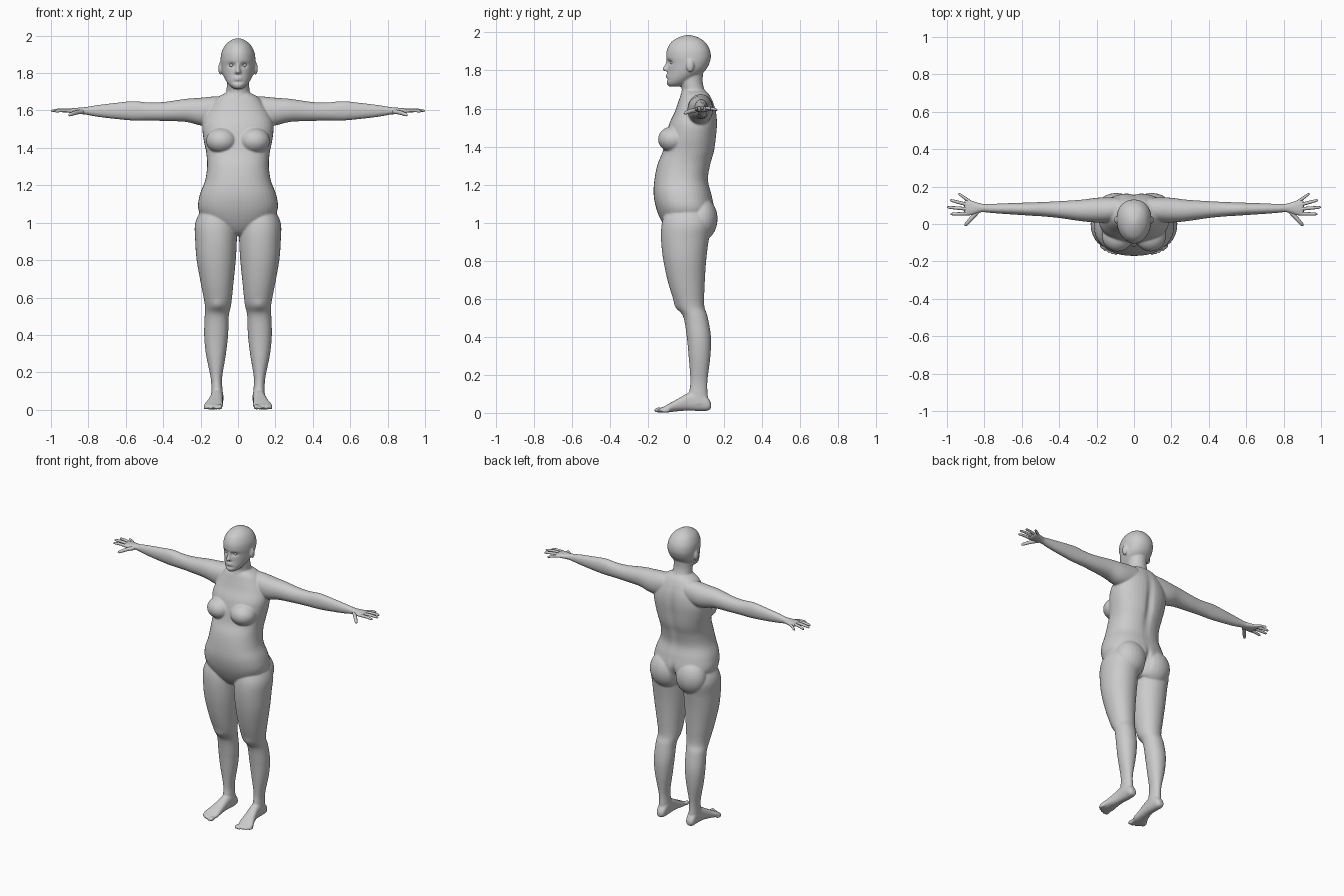
import bpy, bmesh, math
from mathutils import Vector, Matrix

bm = bmesh.new()


def smooth_rows(rows, steps=5):
    # Catmull-Rom through the measured stations
    out = []
    for i in range(len(rows) - 1):
        p = [rows[max(i - 1, 0)], rows[i], rows[i + 1], rows[min(i + 2, len(rows) - 1)]]
        for s in range(steps):
            t = s / steps
            out.append([0.5 * (2 * b + (c - a) * t + (2 * a - 5 * b + 4 * c - d) * t * t
                               + (3 * b - a - 3 * c + d) * t ** 3) for a, b, c, d in zip(*p)])
    return out + [list(rows[-1])]


def loft(axis, rows, power=2.2, taper=0.0, sides=(1,), n=40):
    # rows: position on axis, then min/max of the other two axes
    for side in sides:
        rings = []
        for t, a0, a1, b0, b1 in smooth_rows(rows):
            ring = []
            for k in range(n):
                w = 2 * math.pi * k / n
                c, s = math.cos(w), math.sin(w)
                u = math.copysign(abs(c) ** (2 / power), c) * (1 + taper * s)
                v = math.copysign(abs(s) ** (2 / power), s)
                a = (a0 + a1) / 2 + u * (a1 - a0) / 2
                b = (b0 + b1) / 2 + v * (b1 - b0) / 2
                x, y, z = {'X': (t, a, b), 'Y': (a, t, b), 'Z': (a, b, t)}[axis]
                ring.append(bm.verts.new((x * side, y, z)))
            rings.append(ring)
        for r, q in zip(rings, rings[1:]):
            for k in range(n):
                bm.faces.new((r[k], r[(k + 1) % n], q[(k + 1) % n], q[k]))
        bm.faces.new(rings[0])
        bm.faces.new(rings[-1])


def centred(rows):
    return [(z, -h, h, f, b) for z, h, f, b in rows]


def blob(pos, rad, sides=(1, -1), target=None):
    for s in sides:
        m = Matrix.Translation((pos[0] * s, pos[1], pos[2])) @ Matrix.Diagonal((*rad, 1))
        bmesh.ops.create_uvsphere(target or bm, u_segments=24, v_segments=16, radius=1, matrix=m)


BOTH = (1, -1)

# torso
loft('Z', centred([
    (.93, .03, -.06, .06), (.95, .08, -.09, .09), (1.0, .17, -.125, .13),
    (1.07, .212, -.155, .148), (1.147, .205, -.17, .135), (1.225, .176, -.166, .117),
    (1.305, .165, -.15, .13), (1.375, .17, -.122, .15), (1.45, .185, -.106, .16),
    (1.52, .19, -.088, .165), (1.58, .17, -.06, .16), (1.63, .14, -.042, .145),
    (1.665, .115, -.03, .128), (1.685, .085, -.02, .112), (1.7, .05, -.01, .09)]), 2.3)
blob((.088, -.066, 1.438), (.083, .081, .069))
blob((.095, .08, 1.02), (.108, .086, .115))

# neck and head
loft('Z', centred([(1.6, .075, -.03, .14), (1.66, .068, -.03, .122), (1.7, .062, -.022, .098),
                   (1.74, .06, -.03, .088), (1.79, .06, -.03, .09)]), 2.0)
loft('Z', centred([
    (1.715, .02, -.088, -.03), (1.73, .042, -.101, .0), (1.755, .062, -.101, .04),
    (1.785, .078, -.097, .085), (1.81, .086, -.096, .109), (1.84, .091, -.097, .124),
    (1.87, .093, -.104, .131), (1.91, .088, -.1, .125), (1.95, .068, -.077, .1),
    (1.975, .038, -.037, .062), (1.986, .01, 0, .025)]), 2.1, taper=.1)

# nose, lips, ears
loft('Z', centred([(1.85, .008, -.104, -.08), (1.825, .011, -.115, -.08),
                   (1.807, .017, -.125, -.08), (1.797, .016, -.114, -.08)]), 2.0, taper=.3)
for z in (1.776, 1.767):
    blob((0, -.092, z), (.025, .014, .006), (1,))
blob((.094, .022, 1.825), (.012, .02, .034))

# legs
loft('Z', [
    (1.1, .04, .17, -.08, .09), (1.05, .02, .207, -.11, .12), (.99, .006, .23, -.128, .135),
    (.91, .006, .229, -.131, .12), (.8, .012, .221, -.119, .106), (.67, .025, .198, -.09, .098),
    (.565, .036, .178, -.053, .096), (.505, .049, .178, -.014, .114), (.4, .053, .181, .004, .131),
    (.295, .065, .171, .014, .128), (.17, .085, .146, .023, .113), (.1, .082, .143, .015, .114),
    (.05, .083, .145, .01, .12)], 2.1, sides=BOTH)

# feet with toes
loft('Y', [
    (.132, .095, .127, .025, .05), (.115, .083, .14, .012, .08), (.07, .078, .143, .01, .12),
    (.01, .08, .147, .012, .103), (-.05, .081, .163, .008, .07), (-.09, .08, .179, .003, .048),
    (-.115, .085, .182, .002, .034), (-.135, .09, .168, .003, .026)], 2.4, sides=BOTH)
for i, tip in enumerate((-.166, -.164, -.157, -.146, -.132)):
    r = .014 if i == 0 else .0095
    blob((.097 + .0193 * i, tip + .024, r + .001), (r, .025, r))

# arms and palms
loft('X', [
    (.08, .02, .14, 1.54, 1.675), (.14, .01, .142, 1.52, 1.674), (.2, .008, .14, 1.52, 1.668),
    (.28, .015, .13, 1.539, 1.662), (.4, .032, .122, 1.544, 1.645), (.48, .04, .118, 1.546, 1.643),
    (.56, .045, .115, 1.546, 1.65), (.65, .051, .112, 1.554, 1.641), (.75, .058, .108, 1.566, 1.629),
    (.81, .063, .108, 1.577, 1.619), (.84, .056, .116, 1.58, 1.616), (.875, .045, .128, 1.582, 1.613),
    (.9, .045, .132, 1.587, 1.61), (.908, .055, .125, 1.592, 1.606)], 2.1, sides=BOTH)

# fuse everything into one skin
bmesh.ops.recalc_face_normals(bm, faces=bm.faces)
mesh = bpy.data.meshes.new("raw_body")
bm.to_mesh(mesh)
bm.free()
raw = bpy.data.objects.new("raw_body", mesh)
bpy.context.collection.objects.link(raw)
mod = raw.modifiers.new("fuse", 'REMESH')
mod.mode = 'VOXEL'
mod.voxel_size = .0055
mod = raw.modifiers.new("relax", 'SMOOTH')
mod.factor = .5
mod.iterations = 5
deps = bpy.context.evaluated_depsgraph_get()
skin = bpy.data.meshes.new_from_object(raw.evaluated_get(deps))
bpy.data.objects.remove(raw)
body = bpy.data.objects.new("body", skin)
bpy.context.collection.objects.link(body)


# soft dents and bumps: centre, radii, push
def push(pos, rad, move, sides=(1,)):
    for s in sides:
        c = Vector((pos[0] * s, pos[1], pos[2]))
        mv = Vector((move[0] * s, move[1], move[2]))
        for v in skin.vertices:
            d = v.co - c
            q = (d.x / rad[0]) ** 2 + (d.y / rad[1]) ** 2 + (d.z / rad[2]) ** 2
            if q < 5:
                v.co += mv * math.exp(-q)


push((.034, -.09, 1.842), (.018, .04, .012), (0, .013, 0), BOTH)   # eye sockets
push((0, -.095, 1.752), (.03, .03, .006), (0, .006, 0))            # under the lip
push((0, .15, 1.42), (.025, .06, .17), (0, -.014, 0))              # spine
push((0, .14, 1.0), (.016, .08, .07), (0, -.03, 0))                # seat cleft
push((.11, -.04, .56), (.03, .04, .03), (0, -.008, 0), BOTH)       # knees
skin.update()

# eyes
eb = bmesh.new()
blob((.034, -.073, 1.841), (.012, .012, .009), target=eb)
eye_mesh = bpy.data.meshes.new("eyes")
eb.to_mesh(eye_mesh)
eb.free()
eyes = bpy.data.objects.new("eyes", eye_mesh)
bpy.context.collection.objects.link(eyes)

# fingers and thumbs as tapered tubes
cu = bpy.data.curves.new("fingers", 'CURVE')
cu.dimensions = '3D'
cu.bevel_depth = .0095
cu.bevel_resolution = 3
cu.use_fill_caps = True
digits = [((.835, .068, 1.594), (.905, -.01, 1.574), 1.25), ((.885, .056, 1.597), (.982, .053, 1.595), 1),
          ((.885, .08, 1.6), (1.0, .09, 1.598), 1), ((.885, .102, 1.6), (.984, .128, 1.597), 1),
          ((.875, .118, 1.597), (.938, .163, 1.592), .88)]
for s in BOTH:
    for base, tip, r in digits:
        a, b = Vector(base), Vector(tip)
        sp = cu.splines.new('POLY')
        stops = ((0, 1.05), (.4, .95), (.6, .92), (.85, .8), (.95, .62), (1, .25))
        sp.points.add(len(stops) - 1)
        for p, (t, k) in zip(sp.points, stops):
            c = a.lerp(b, t)
            p.co = (c.x * s, c.y, c.z + .004 * math.sin(math.pi * t), 1)
            p.radius = k * r
fc = bpy.data.objects.new("finger_curves", cu)
bpy.context.collection.objects.link(fc)
deps = bpy.context.evaluated_depsgraph_get()
fingers = bpy.data.objects.new("fingers", bpy.data.meshes.new_from_object(fc.evaluated_get(deps)))
bpy.data.objects.remove(fc)
bpy.context.collection.objects.link(fingers)

for ob in (body, eyes, fingers):
    for p in ob.data.polygons:
        p.use_smooth = True
